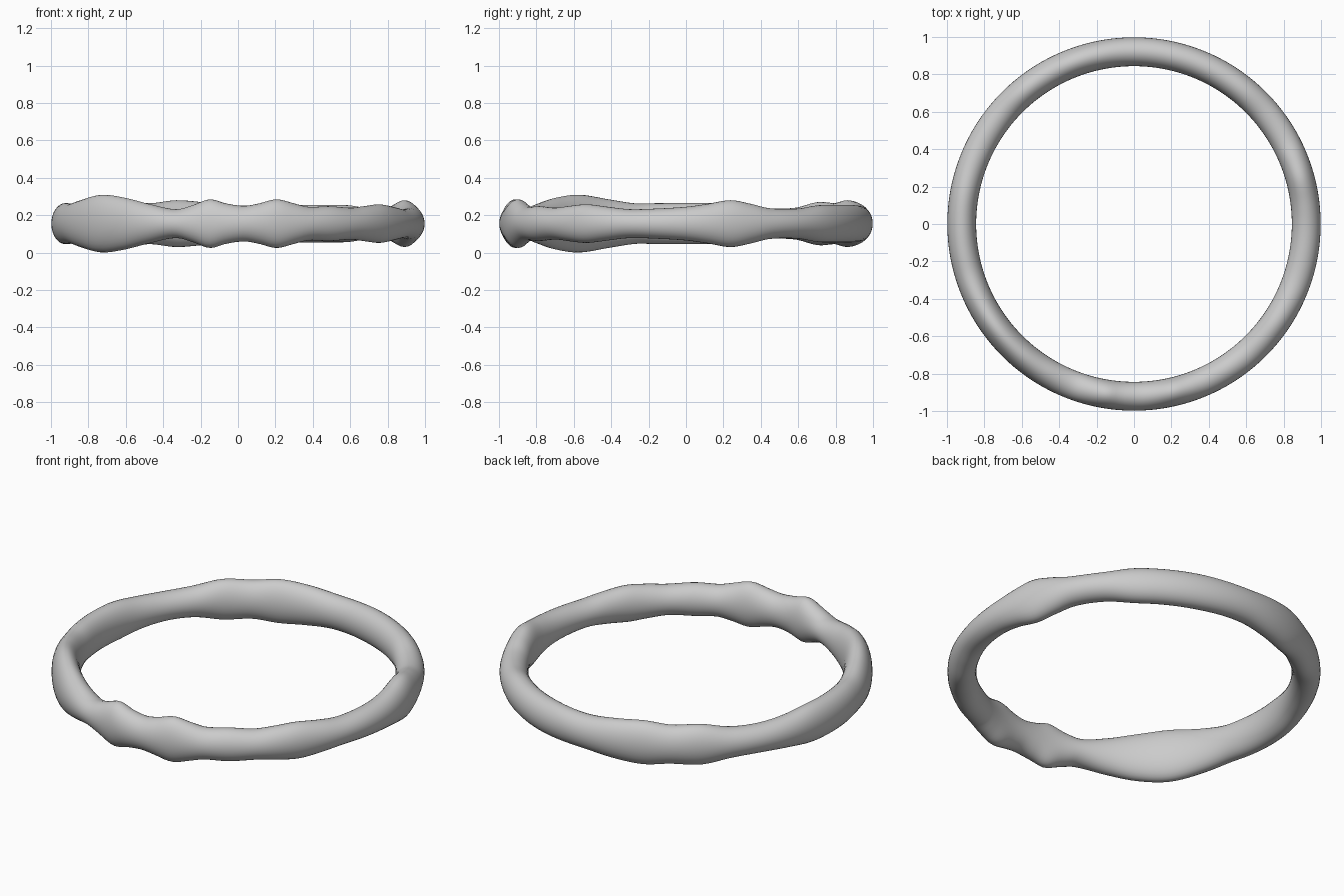
import bpy, bmesh, math

if "Cube" in bpy.data.objects:
    bpy.data.objects.remove(bpy.data.objects["Cube"])

R_MID, R_HALF, Z_MID = 0.921, 0.077, 0.155
SEGS, SIDES = 240, 32

# half height of the band at angles (degrees) around the ring
KEYS = [(0, .09), (7, .105), (15, .125), (22, .106), (29, .082), (40, .08),
        (50, .098), (58, .1), (72, .1), (90, .097), (102, .115), (111, .125),
        (120, .11), (130, .115), (140, .086), (150, .08), (160, .09), (170, .108),
        (180, .11), (190, .109), (197, .108), (206, .128), (218, .154), (229, .138),
        (239, .105), (249, .077), (255, .1), (260.6, .13), (266, .108), (272, .095),
        (277, .108), (283, .13), (289, .108), (294, .09), (302, .093), (311, .085),
        (318, .095), (325, .103), (333, .09), (341, .077), (351, .081)]


def half_height(deg):
    n = len(KEYS)

    def key(i):
        a, h = KEYS[i % n]
        return a + 360 * (i // n), h

    i = max(k for k in range(n) if KEYS[k][0] <= deg)
    (a0, h0), (a1, h1), (a2, h2), (a3, h3) = (key(i + k) for k in (-1, 0, 1, 2))
    d = a2 - a1
    t = (deg - a1) / d
    m1 = (h2 - h0) / (a2 - a0) * d
    m2 = (h3 - h1) / (a3 - a1) * d
    return ((2*t**3 - 3*t**2 + 1) * h1 + (t**3 - 2*t**2 + t) * m1
            + (3*t**2 - 2*t**3) * h2 + (t**3 - t**2) * m2)


# sweep an elliptical section around the circle
bm = bmesh.new()
rings = []
for s in range(SEGS):
    deg = 360 * s / SEGS
    a, h = math.radians(deg), half_height(deg)
    ring = []
    for k in range(SIDES):
        b = 2 * math.pi * k / SIDES
        r = R_MID + R_HALF * math.cos(b)
        ring.append(bm.verts.new((r * math.cos(a), r * math.sin(a),
                                  Z_MID + h * math.sin(b))))
    rings.append(ring)
for s in range(SEGS):
    p, q = rings[s], rings[(s + 1) % SEGS]
    for k in range(SIDES):
        j = (k + 1) % SIDES
        bm.faces.new((p[k], q[k], q[j], p[j]))
bmesh.ops.recalc_face_normals(bm, faces=bm.faces)
mesh = bpy.data.meshes.new("wavy_ring")
bm.to_mesh(mesh)
bm.free()
mesh.shade_smooth()
bpy.context.collection.objects.link(bpy.data.objects.new("wavy_ring", mesh))
